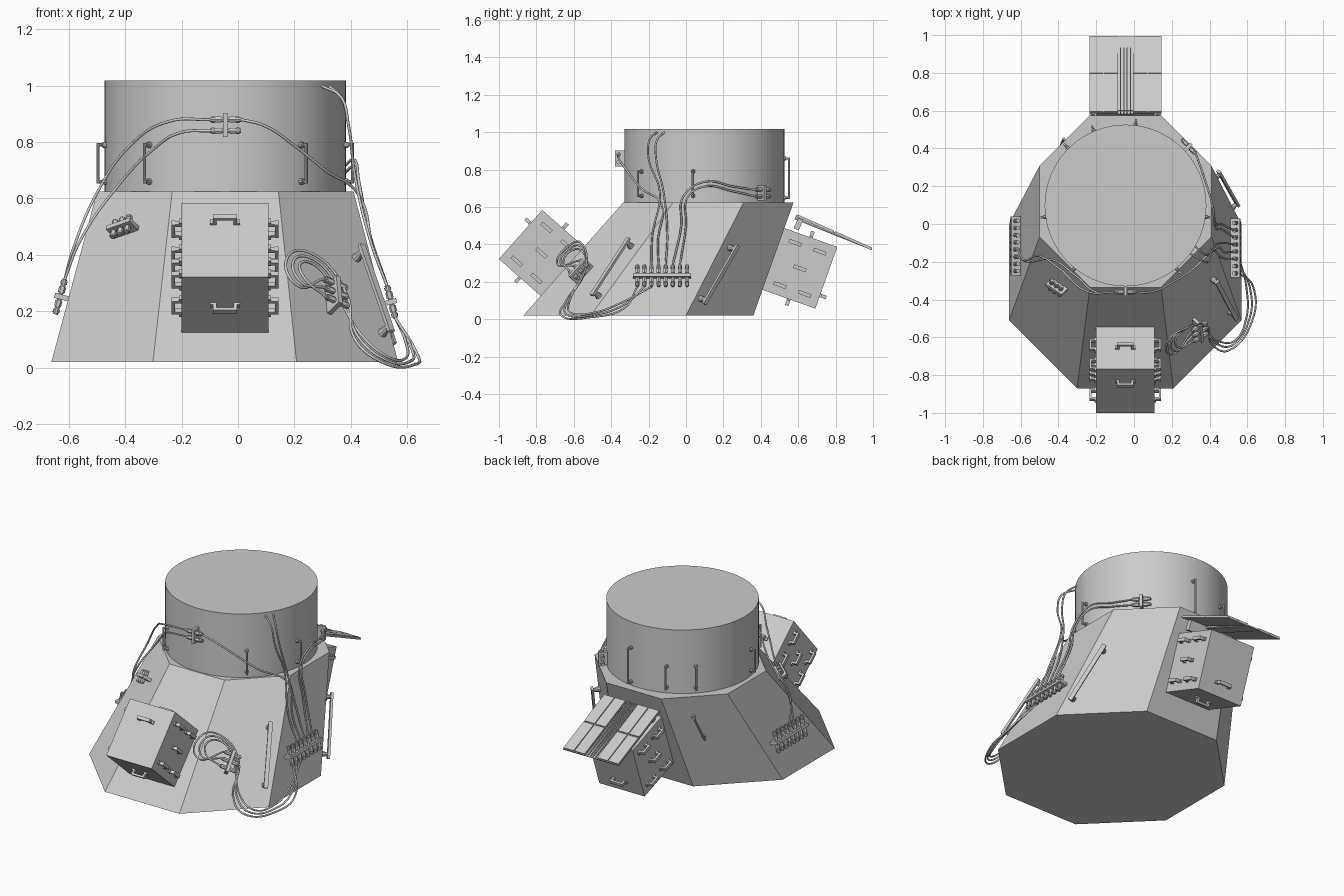
import bpy, bmesh, math
from mathutils import Vector as V, Matrix

if "Cube" in bpy.data.objects:
    bpy.data.objects.remove(bpy.data.objects["Cube"])

CB, AB, ZB = V((-.047, -.255)), .615, .02   # base octagon bottom: centre, apothem, height
CT, AT, ZT = V((-.045, .12)), .455, .625    # base octagon top
CY = V((-.045, .098, 0)); RC = .428         # drum


def finish(name, bm, M=Matrix(), smooth=False):
    bmesh.ops.recalc_face_normals(bm, faces=bm.faces)
    me = bpy.data.meshes.new(name)
    bm.to_mesh(me); bm.free()
    ob = bpy.data.objects.new(name, me)
    bpy.context.collection.objects.link(ob)
    ob.matrix_world = M
    if smooth:
        bpy.ops.object.select_all(action='DESELECT')
        ob.select_set(True)
        bpy.context.view_layer.objects.active = ob
        bpy.ops.object.shade_smooth_by_angle(angle=.6)
    return ob


def add_box(bm, c, s, M=Matrix()):
    bmesh.ops.create_cube(bm, size=1, matrix=M @ Matrix.Translation(c) @ Matrix.Diagonal((*s, 1)))


def add_rod(bm, a, b, r1, r2=None, seg=10):
    a, b = V(a), V(b)
    q = (b - a).to_track_quat('Z', 'Y').to_matrix().to_4x4()
    bmesh.ops.create_cone(bm, cap_ends=True, segments=seg, radius1=r1, radius2=r1 if r2 is None else r2,
                          depth=(b - a).length, matrix=Matrix.Translation((a + b) / 2) @ q)


def frame(o, x, y, z):
    return Matrix.Translation(o) @ Matrix((x, y, z)).transposed().to_4x4()


def face(deg, s, f):
    """Frame on a sloped side: x along it, y up the slope, z outward."""
    a = math.radians(deg)
    d, t = V((math.cos(a), math.sin(a))), V((-math.sin(a), math.cos(a), 0))
    lo, hi = (CB + d * AB).to_3d(), (CT + d * AT).to_3d()
    lo.z, hi.z = ZB, ZT
    v = hi - lo
    v = (v - t * v.dot(t)).normalized()
    return frame(lo.lerp(hi, f) + t * s, t, v, t.cross(v))


def drum_frame(deg, z):
    a = math.radians(deg)
    n, t = V((math.cos(a), math.sin(a), 0)), V((-math.sin(a), math.cos(a), 0))
    return frame(CY + n * RC + V((0, 0, z)), t, V((0, 0, 1)), n)


def spin(M, deg):
    return M @ Matrix.Rotation(math.radians(deg), 4, 'Z')


# Sloped octagonal base
bm = bmesh.new()
rings = []
for c, ap, z in ((CB, AB, ZB), (CT, AT, ZT)):
    r = ap / math.cos(math.pi / 8)
    rings.append([bm.verts.new((c.x + r * math.cos((k + .5) * math.pi / 4),
                                c.y + r * math.sin((k + .5) * math.pi / 4), z)) for k in range(8)])
for k in range(8):
    j = (k + 1) % 8
    bm.faces.new((rings[0][k], rings[0][j], rings[1][j], rings[1][k]))
bm.faces.new(rings[0]); bm.faces.new(rings[1])
finish("base_body", bm)

# Drum on top
bm = bmesh.new()
add_rod(bm, CY + V((0, 0, .615)), CY + V((0, 0, 1.018)), RC, seg=64)
finish("top_drum", bm, smooth=True)


# Equipment boxes with U-shaped brackets
def bracket(bm, M, w=.07, h=.035, t=.012):
    for x in (-1, 1):
        add_box(bm, (x * (w - t) / 2, 0, h / 2), (t, .018, h), M)
        add_box(bm, (x * w / 2, 0, .004), (.022, .02, .008), M)
    add_box(bm, (0, 0, h - t / 2), (w, .02, t), M)


def equipment_box(name, M, depth, outer_v):
    bm = bmesh.new()
    add_box(bm, (0, 0, depth / 2 - .01), (.31, .35, depth + .02))
    finish(name, bm, M)
    bm = bmesh.new()
    m = depth / 2
    for s in (-1, 1):
        for v, n in ((.12, .07), (.12, -.07), (0, 0), (-.12, .07), (-.12, -.07)):
            bracket(bm, frame(V((s * .155, v, m + n)), V((0, 0, 1)), V((0, s, 0)), V((s, 0, 0))))
        bracket(bm, frame(V((0, s * .175, m)), V((s, 0, 0)), V((0, 0, -1)), V((0, s, 0))), .085)
    bracket(bm, Matrix.Translation((0, outer_v, depth)), .085)
    finish(name + "_brackets", bm, M)


equipment_box("front_box", face(-90, 0, .39), .298, .08)
equipment_box("rear_box", face(90, 0, .5), .30, -.1)

# Sloping rear panel: two wings of cells and a ribbed centre
d = V((0, .405, -.18)).normalized()
M = frame(V((-.045, .592, .562)), V((1, 0, 0)), d, V((1, 0, 0)).cross(d))
L = .444
bm = bmesh.new()
for s in (-1, 1):
    add_box(bm, (s * .115, L / 2, -.010), (.15, L, .008))
    for i in (0, 1):
        for j in (0, 1):
            add_box(bm, (s * (.078 + i * .075), L * (.25 + j * .5), -.004), (.07, L / 2 - .008, .008))
finish("panel_wings", bm, M)
bm = bmesh.new()
for x in (-.026, -.008, .008, .026):
    add_box(bm, (x, L / 2, -.017), (.006, L, .026))
add_box(bm, (0, L / 2, -.026), (.085, L, .008))
add_box(bm, (0, .03, -.045), (.30, .03, .06))
for v in bm.verts:      # taper the ribs toward the tip
    if v.co.y > L * .9:
        v.co.z = -.006 + (v.co.z + .006) * .3
finish("panel_spine", bm, M)


# Grab handles
def handle(name, a, b, n, h, r, wide=False):
    a, b, n = V(a), V(b), V(n)
    u = (b - a).normalized()
    bm = bmesh.new()
    for p in (a, b):
        add_rod(bm, p - n * .01, p + n * .012, r * 2.2, r * 1.6)
        add_rod(bm, p, p + n * h, r * (1.9 if wide else 1), r)
    if wide:
        add_box(bm, (0, 0, 0), ((b - a).length + .05, .024, .014), frame((a + b) / 2 + n * h, u, n.cross(u), n))
    else:
        add_rod(bm, a + n * h - u * r, b + n * h + u * r, r)
    finish(name, bm, smooth=True)


for i, deg in enumerate((83, 113, 135, 188, 231, 309, 352)):
    M = drum_frame(deg, 0)
    z0, z1 = (.65, .86) if deg == 83 else (.66, .79)
    handle(f"drum_handle_{i}", M @ V((0, z0, 0)), M @ V((0, z1, 0)), M.col[2].xyz, .028, .006)
for name, deg, s0, f0, s1, f1, w in (("front_side_handle", -45, .2, .17, .14, .61, 1),
                                     ("rear_side_handle", 45, -.2, .15, -.145, .6, 1),
                                     ("rear_left_handle", 135, -.06, .55, -.06, .78, 0)):
    A, B = face(deg, s0, f0), face(deg, s1, f1)
    handle(name, A.translation, B.translation, A.col[2].xyz, .045 if w else .033, .0095 if w else .0065, w)


# Connector strips: a bar with a row of through plugs
def connector(name, M, n, gap, half, out=.03):
    bm = bmesh.new()
    add_box(bm, (0, 0, out / 2 + .005), ((n - 1) * gap + .045, .018, out + .03))
    for i in range(n):
        x = (i - (n - 1) / 2) * gap
        add_rod(bm, (x, -half, out), (x, half, out), .0085)
        for s in (-1, 1):
            add_rod(bm, (x, s * .014, out), (x, s * .036, out), .0125, seg=6)
            add_rod(bm, (x, s * half * .7, out), (x, s * half * .9, out), .012)
    finish(name, bm, M, True)
    return lambda i, s: M @ V(((i - (n - 1) / 2) * gap, s * half, out))


right = connector("right_connector_row", face(0, 0, .34), 8, .038, .06)
left = connector("left_connector_row", face(180, 0, .37), 8, .038, .065)
front = connector("drum_front_connector", spin(drum_frame(270, .86), 90), 2, .04, .055)
rear = connector("drum_rear_connector", spin(drum_frame(43, .675), 90), 2, .035, .055)
loopc = connector("front_right_connector", spin(face(-45, -.04, .36), 65), 3, .042, .05, .05)
connector("front_left_connector", spin(face(-135, 0, .76), 20), 3, .03, .04, .035)


# Cables
def cable(name, pts, r=.0052):
    cu = bpy.data.curves.new(name, 'CURVE')
    cu.dimensions = '3D'
    cu.bevel_depth, cu.bevel_resolution, cu.resolution_u = r, 2, 8
    sp = cu.splines.new('BEZIER')
    sp.bezier_points.add(len(pts) - 1)
    for b, p in zip(sp.bezier_points, pts):
        b.co = p
        b.handle_left_type = b.handle_right_type = 'AUTO'
    bpy.context.collection.objects.link(bpy.data.objects.new(name, cu))


FL = sorted((front(i, s) for i in (0, 1) for s in (-1, 1)), key=lambda p: (round(p.x, 3), -p.z))
# drum front to left row
cable("left_cable_upper", [FL[0], (-.24, -.36, .875), (-.39, -.24, .78), (-.50, -.17, .62),
                           (-.585, -.19, .42), left(4, 1)])
cable("left_cable_lower", [FL[1], (-.20, -.36, .835), (-.30, -.28, .775), (-.43, -.19, .64),
                           (-.56, -.2, .45), left(5, 1)])
# drum front to right row
cable("right_cable", [FL[2], (.09, -.36, .86), (.21, -.305, .78), (.31, -.24, .70), (.43, -.13, .61),
                      (.48, -.15, .42), right(3, 1)])
# drum top to right row
for i, y in enumerate((-.115, -.155)):
    x = CY.x + math.sqrt(RC ** 2 - (y - CY.y) ** 2)
    cable(f"top_cable_{i}", [(x - .005, y, 1.0), (.365, y - .04, .96), (.392, y - .045, .86),
                             (.415, -.12 - .02 * i, .68), (.47, -.1 - .08 * i, .45), right(4 - 2 * i, 1)])
# drum rear to right row
RR = sorted((rear(i, s) for i in (0, 1) for s in (-1, 1)), key=lambda p: (round(p.y, 3), p.z))
for i in (0, 1):
    o = .025 * i
    cable(f"rear_cable_{i}", [RR[i], (.37, .25, .685 + o), (.415, .1, .71 + o), (.43, .01 - o, .655),
                              (.46, -.0 - o, .5), right(6 - i, 1)])
# looped cables at the front right
ends = sorted((loopc(i, s) for i in range(3) for s in (-1, 1)), key=lambda p: p.x - p.z * .2)[:3]
for i, e in enumerate(ends):
    o = .018 * i
    cable(f"loop_cable_{i}", [e, (.20 + o, -.69 + o, .30 + o * .5), (.185 + o, -.61, .405 - o),
                              (.28, -.55, .395 - o), (.385 - o, -.54, .26), (.415 + o, -.64 + o * .5, .10),
                              (.50 + o, -.67 + o * 1.5, .025 + o * .3), (.63 - o, -.5, .012 + o * .6),
                              (.63 - o, -.33, .06 + o), right(i, -1)])
